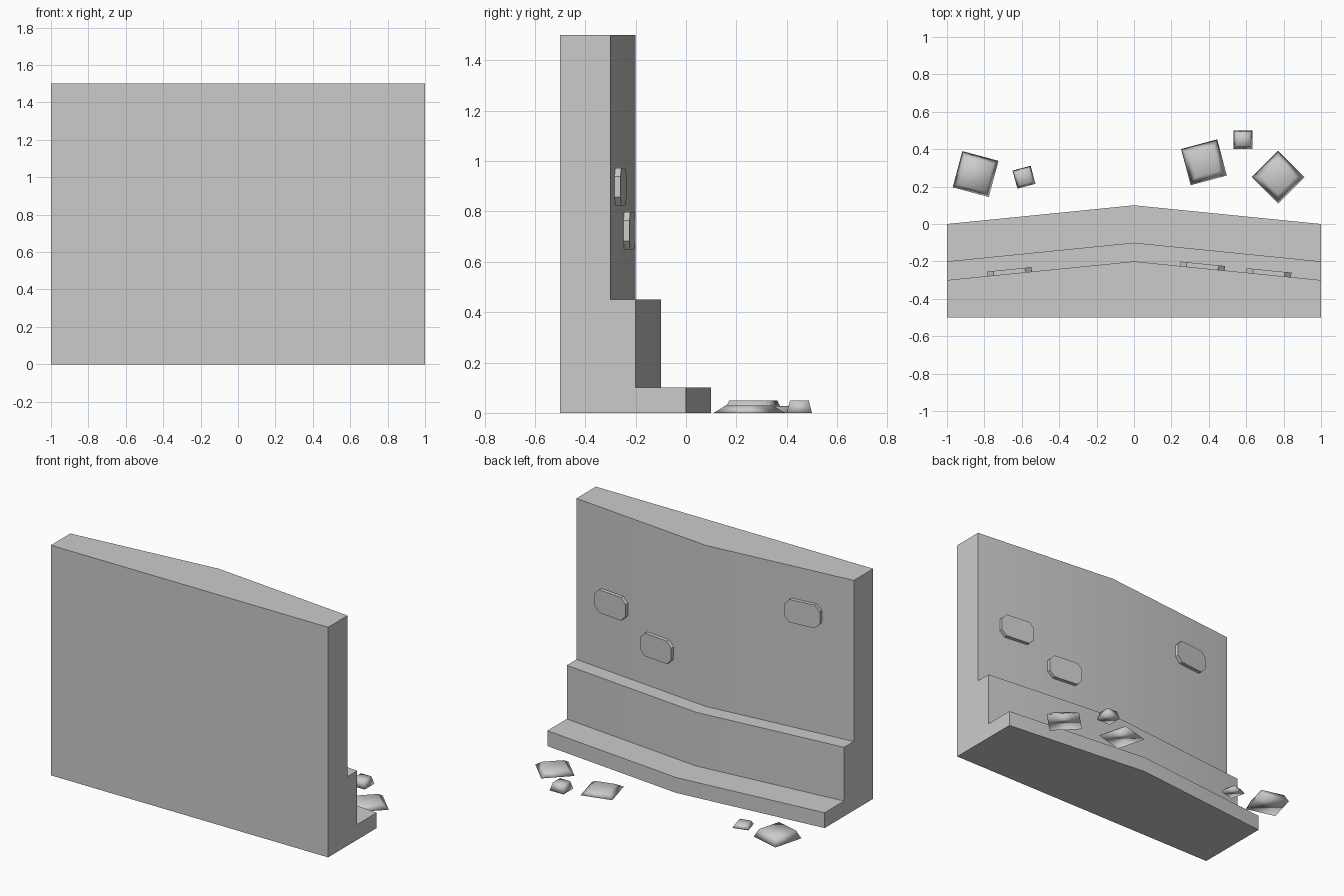
import bpy, bmesh
from math import radians, atan
from mathutils import Matrix

if "Cube" in bpy.data.objects:
    bpy.data.objects.remove(bpy.data.objects["Cube"])


def make_object(name, bm, angle):
    bmesh.ops.recalc_face_normals(bm, faces=bm.faces)
    mesh = bpy.data.meshes.new(name)
    bm.to_mesh(mesh)
    bm.free()
    ob = bpy.data.objects.new(name, mesh)
    bpy.context.collection.objects.link(ob)
    bpy.ops.object.select_all(action='DESELECT')
    ob.select_set(True)
    bpy.context.view_layer.objects.active = ob
    if angle:
        bpy.ops.object.shade_smooth_by_angle(angle=radians(angle))
    else:
        bpy.ops.object.shade_smooth()
    return ob


# Stepped wall: a y-z profile swept along x, its stepped side bulging at the middle
profile = [(-0.5, 0), (0, 0), (0, 0.1), (-0.2, 0.1), (-0.2, 0.45),
           (-0.3, 0.45), (-0.3, 1.5), (-0.5, 1.5)]
bm = bmesh.new()
rings = [[bm.verts.new((x, y + (bulge if y > -0.5 else 0), z)) for y, z in profile]
         for x, bulge in ((-1, 0), (0, 0.1), (1, 0))]
n = len(profile)
for a, b in zip(rings, rings[1:]):
    for i in range(n):
        j = (i + 1) % n
        bm.faces.new((a[i], a[j], b[j], b[i]))
bm.faces.new(rings[0])
bm.faces.new(rings[-1])
make_object("stepped_wall", bm, 30)


# Raised stone blocks with clipped corners, lying on the slanted wall face
def wall_block(name, x, z, w=0.12, h=0.075, c=0.035, depth=0.024, sink=0.008):
    outline = [(w, h - c), (w - c, h), (c - w, h), (-w, h - c),
               (-w, c - h), (c - w, -h), (w - c, -h), (w, c - h)]
    bm = bmesh.new()
    face = bm.faces.new([bm.verts.new((px, -sink, pz)) for px, pz in outline])
    ext = bmesh.ops.extrude_face_region(bm, geom=[face], use_keep_orig=True)
    front = [v for v in ext["geom"] if isinstance(v, bmesh.types.BMVert)]
    bmesh.ops.translate(bm, verts=front, vec=(0, depth + sink, 0))
    ob = make_object(name, bm, 30)
    ob.location = (x, -0.2 - 0.1 * abs(x), z)
    ob.rotation_euler.z = atan(0.1) * (-1 if x > 0 else 1)


for i, (x, z) in enumerate([(-0.665, 1.215), (0.365, 0.723), (0.72, 0.898)], 1):
    wall_block(f"wall_block_{i}", x, z)


# Loose rubble: low, smooth-shaded four-sided stones tapering upward
def rubble(name, x, y, size, height, taper, angle):
    bm = bmesh.new()
    bmesh.ops.create_cube(bm, size=1)
    for v in bm.verts:
        s = size * (taper if v.co.z > 0 else 1)
        v.co = (v.co.x * s, v.co.y * s, height if v.co.z > 0 else 0)
    bmesh.ops.transform(bm, matrix=Matrix.Rotation(radians(angle), 4, 'Z'), verts=bm.verts)
    ob = make_object(name, bm, None)
    ob.location = (x, y, 0)


stones = [(-0.847, 0.267, 0.2, 0.05, 0.77, -15),
          (-0.588, 0.25, 0.1, 0.025, 0.7, 15),
          (0.374, 0.33, 0.2, 0.027, 0.65, 15),
          (0.77, 0.251, 0.2, 0.03, 0.65, 45),
          (0.583, 0.45, 0.1, 0.05, 0.74, 0)]
for i, stone in enumerate(stones, 1):
    rubble(f"rubble_{i}", *stone)
